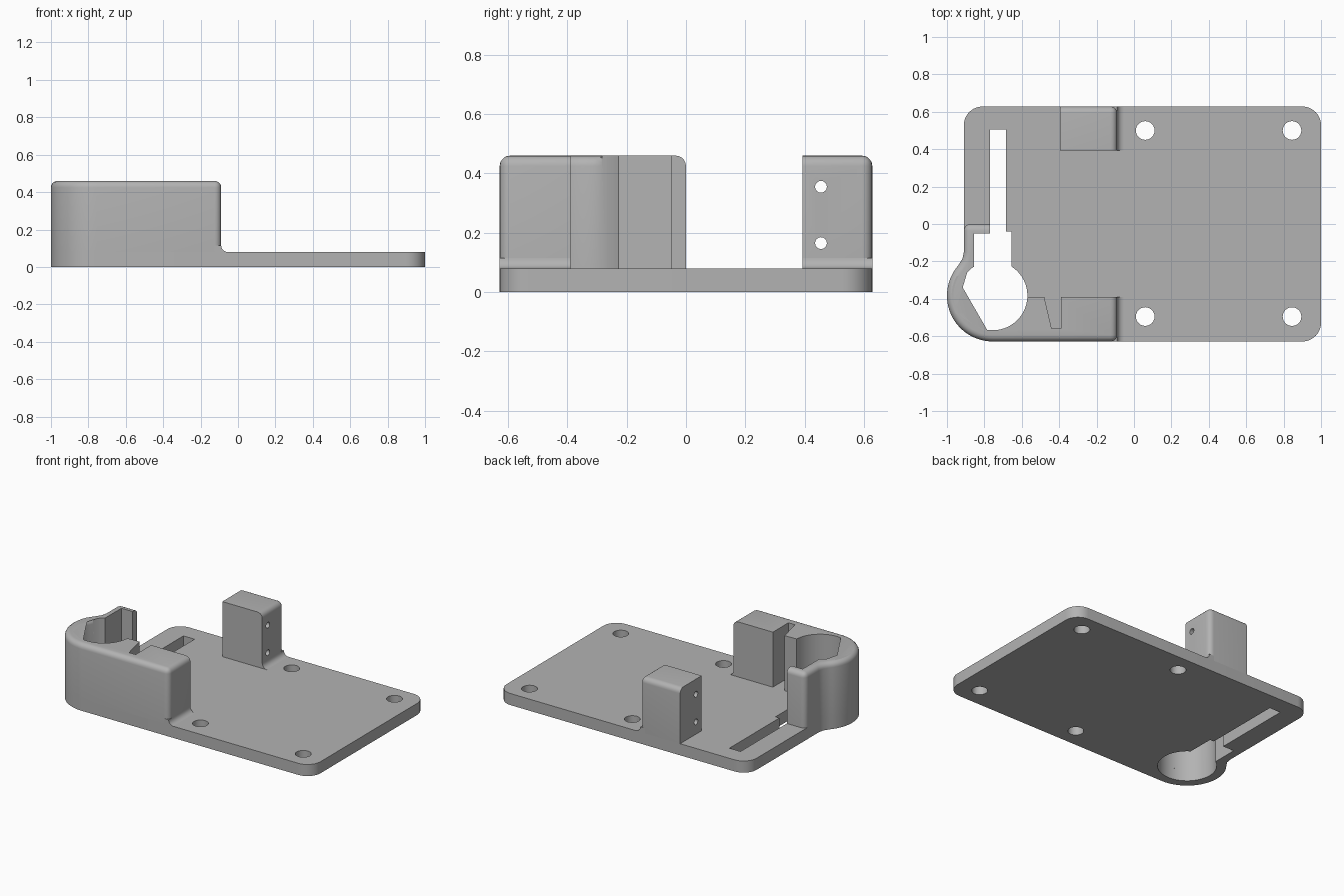
import bpy, bmesh
from math import cos, sin, pi, radians
from mathutils import Matrix, Vector

cube = bpy.data.objects.get("Cube")
if cube:
    bpy.data.objects.remove(cube, do_unlink=True)

PLATE, TOP, FRONT, BACK = 0.08, 0.46, -0.628, 0.628
ROUND = 0.035
CX, CY, R_IN, R_OUT = -0.755, -0.383, 0.185, 0.245

grey = bpy.data.materials.new("plain_grey")
grey.use_nodes = True
grey.diffuse_color = (0.45, 0.45, 0.45, 1)
grey.node_tree.nodes["Principled BSDF"].inputs["Base Color"].default_value = grey.diffuse_color


def arc(cx, cy, r, a, b, n):
    """Points on a circle from angle a to angle b in degrees."""
    steps = [radians(a + (b - a) * i / n) for i in range(n + 1)]
    return [(cx + r * cos(t), cy + r * sin(t)) for t in steps]


def prism(name, outline, z0, z1, rounded=None):
    """Extrude an outline upward; bevel the edges chosen by a rule."""
    bm = bmesh.new()
    face = bm.faces.new([bm.verts.new((x, y, z0)) for x, y in outline])
    moved = bmesh.ops.extrude_face_region(bm, geom=[face])["geom"]
    bmesh.ops.translate(bm, vec=(0, 0, z1 - z0),
                        verts=[v for v in moved if isinstance(v, bmesh.types.BMVert)])
    bmesh.ops.recalc_face_normals(bm, faces=bm.faces)
    if rounded:
        edges = [e for e in bm.edges if rounded(e.verts[0].co, e.verts[1].co)]
        bmesh.ops.bevel(bm, geom=edges, offset=ROUND, segments=5, profile=0.5,
                        affect='EDGES', clamp_overlap=False)
    mesh = bpy.data.meshes.new(name)
    bm.to_mesh(mesh)
    bm.free()
    mesh.materials.append(grey)
    obj = bpy.data.objects.new(name, mesh)
    bpy.context.collection.objects.link(obj)
    return obj


def select(obj):
    bpy.ops.object.select_all(action='DESELECT')
    obj.select_set(True)
    bpy.context.view_layer.objects.active = obj


def cut(obj, cutter):
    select(obj)
    mod = obj.modifiers.new("cut", 'BOOLEAN')
    mod.operation, mod.solver, mod.object = 'DIFFERENCE', 'EXACT', cutter
    bpy.ops.object.modifier_apply(modifier=mod.name)
    bpy.data.objects.remove(cutter, do_unlink=True)


def smooth(obj):
    select(obj)
    bpy.ops.object.shade_smooth_by_angle(angle=radians(35))


# Outer curve of the round holder, blended into the straight left edge
neck = [(-0.91, -0.15), (-0.917, -0.186)] + arc(CX, CY, R_OUT, 140, 270, 32)

# Base plate with a keyhole slot and four screw holes
base = prism("base_plate", neck + arc(0.9, FRONT + 0.1, 0.1, -90, 0, 10)
             + arc(0.9, BACK - 0.1, 0.1, 0, 90, 10)
             + arc(-0.81, BACK - 0.1, 0.1, 90, 180, 10), 0, PLATE)
keyhole = arc(CX, CY, R_IN, 123, 417, 60) + [
    (-0.655, -0.04), (-0.685, -0.04), (-0.685, 0.505),
    (-0.77, 0.505), (-0.77, -0.05), (-0.855, -0.05)]
cut(base, prism("slot_cutter", keyhole, -0.1, 0.2))
for x in (0.06, 0.845):
    for y in (-0.495, 0.5):
        cut(base, prism("screw_cutter", arc(x, y, 0.05, 0, 345, 23), -0.1, 0.2))
smooth(base)

# Curved holder wall joined to the notched front block
holder_outline = ([(-0.09, FRONT), (-0.09, -0.39), (-0.39, -0.39), (-0.39, -0.56),
                   (-0.44, -0.56), (-0.48, -0.39)]
                  + arc(CX, CY, R_IN, 357, 123, 48)
                  + [(-0.855, -0.05), (-0.77, -0.05), (-0.77, 0), (-0.91, 0)] + neck)


def on_outside(v):
    from_ring = (Vector((v.x, v.y)) - Vector((CX, CY))).length
    return (v.y < FRONT + 0.001 or v.x > -0.091 or v.y > -0.001
            or v.x < -0.909 or (from_ring > R_OUT - 0.002 and v.y < CY - 0.1 and v.x < -0.6))


def holder_edges(a, b):
    if a.z > TOP - 0.001 and b.z > TOP - 0.001:
        return on_outside(a) and on_outside(b)
    upright = abs(a.z - b.z) > 0.1
    return upright and ((a.x > -0.091 and a.y < FRONT + 0.001)
                        or (a.x < -0.909 and a.y > -0.001))


smooth(prism("holder_wall", holder_outline, PLATE, TOP, holder_edges))


# Back block with two cross holes
def block_edges(a, b):
    outer = lambda v: (v.x > -0.091, v.y > BACK - 0.001)
    shared = [p and q for p, q in zip(outer(a), outer(b))]
    if abs(a.z - b.z) > 0.1:
        return all(shared)
    return min(a.z, b.z) > TOP - 0.001 and any(shared)


block = prism("back_block", [(-0.395, 0.393), (-0.09, 0.393), (-0.09, BACK), (-0.395, BACK)],
              PLATE, TOP, block_edges)
for z in (0.165, 0.355):
    pin = prism("pin_cutter", arc(0, 0, 0.02, 0, 337.5, 15), -0.6, 0.2)
    pin.data.transform(Matrix.Translation((0, 0.455, z)) @ Matrix.Rotation(pi / 2, 4, 'Y'))
    cut(block, pin)
smooth(block)

# Concave fillets where the blocks meet the plate
profile = [(-0.125, PLATE)] + arc(-0.055, PLATE + ROUND, ROUND, 270, 180, 6) + [(-0.125, PLATE + ROUND)]
for name, y0, y1 in (("front_fillet", FRONT, -0.39), ("back_fillet", 0.393, BACK)):
    fillet = prism(name, [(x, z) for x, z in profile], -y1, -y0)
    fillet.data.transform(Matrix.Rotation(pi / 2, 4, 'X'))
    smooth(fillet)
